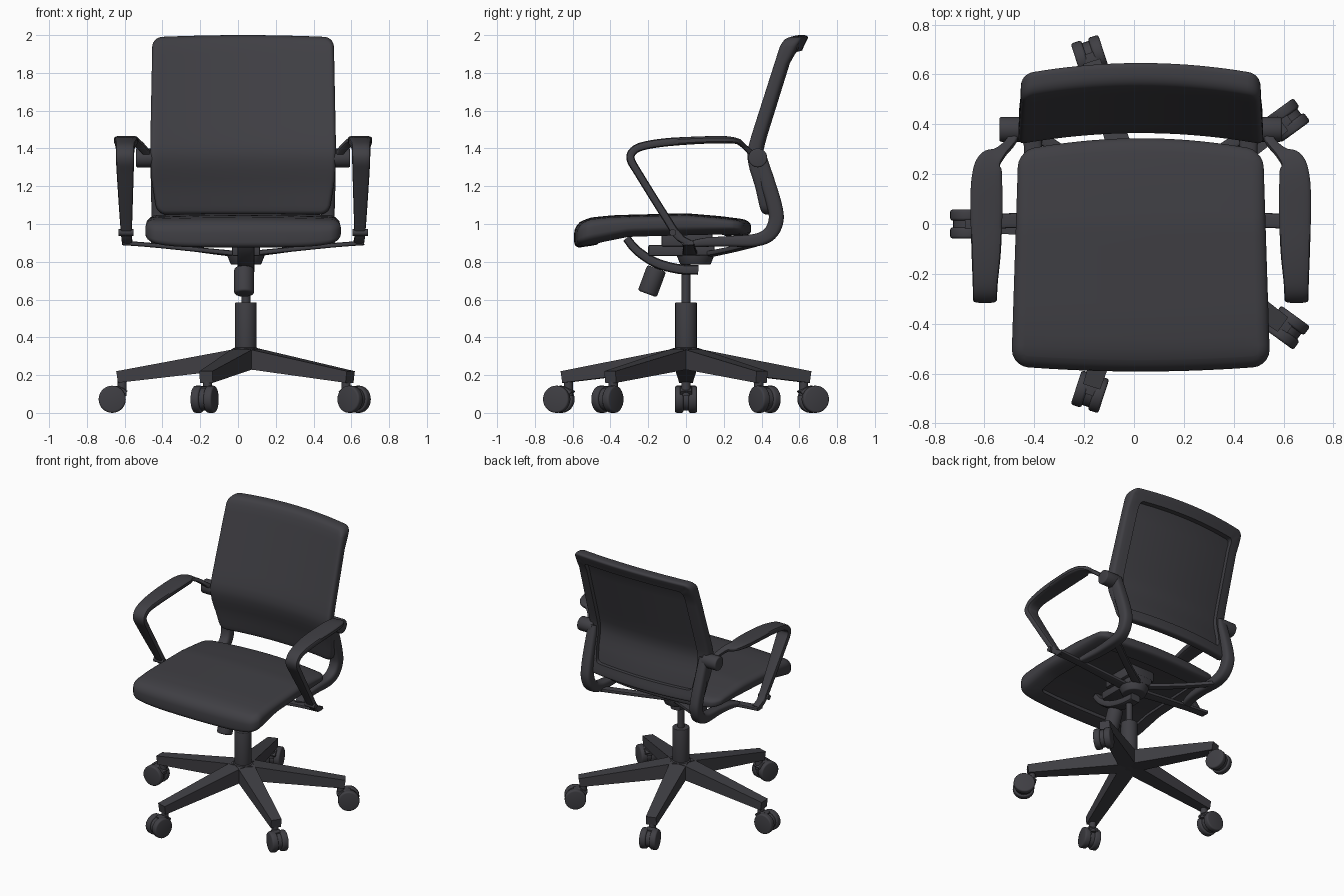
import bpy, bmesh, math
from mathutils import Vector, Matrix

if "Cube" in bpy.data.objects:
    bpy.data.objects.remove(bpy.data.objects["Cube"])

CX = 0.027      # middle of seat, back and arms
BX = 0.042      # middle of column and base
dark = bpy.data.materials.new("charcoal")
dark.diffuse_color = (0.05, 0.049, 0.057, 1)
dark.use_nodes = True
dark.node_tree.nodes["Principled BSDF"].inputs["Base Color"].default_value = dark.diffuse_color


def finish(name, bm, angle=35):
    bmesh.ops.recalc_face_normals(bm, faces=bm.faces[:])
    me = bpy.data.meshes.new(name)
    bm.to_mesh(me)
    bm.free()
    me.materials.append(dark)
    ob = bpy.data.objects.new(name, me)
    bpy.context.collection.objects.link(ob)
    bpy.ops.object.select_all(action='DESELECT')
    ob.select_set(True)
    bpy.context.view_layer.objects.active = ob
    bpy.ops.object.shade_smooth_by_angle(angle=math.radians(angle))
    return ob


def lerp(table, x):
    if x <= table[0][0]:
        return table[0][1]
    for (a, p), (b, q) in zip(table, table[1:]):
        if x <= b:
            return p + (q - p) * (x - a) / (b - a)
    return table[-1][1]


def bevel(bm, edges, r, seg):
    bmesh.ops.bevel(bm, geom=edges, offset=r, offset_type='OFFSET',
                    segments=seg, profile=0.5, affect='EDGES')


def slab(name, w, l, t, corner, rims, margin, sink, mapping):
    """Rounded pad with a sunk panel on its underside, bent by mapping."""
    bm = bmesh.new()
    bmesh.ops.create_cube(bm, size=1, matrix=Matrix.Diagonal((w, l, t, 1)))
    bevel(bm, [e for e in bm.edges if abs(e.verts[0].co.z - e.verts[1].co.z) > t / 2], corner, 5)
    for side, r in zip((1, -1), rims):
        rim = [e for e in bm.edges
               if all(v.co.z * side > t / 2 - 1e-4 for v in e.verts)]
        bevel(bm, rim, r, 4)
    face = max((f for f in bm.faces if f.calc_center_median().z < -t / 2 + 1e-4),
               key=lambda f: f.calc_area())
    for dz in (0, sink):
        face = bmesh.ops.extrude_discrete_faces(bm, faces=[face])['faces'][0]
        for v in face.verts:
            if dz == 0:
                v.co.x *= 1 - 2 * margin / w
                v.co.y *= 1 - 2 * margin / l
            v.co.z += dz
    for axis, size in ((0, w), (1, l)):
        no = Vector((axis == 0, axis == 1, 0))
        for i in range(1, 20):
            bmesh.ops.bisect_plane(bm, geom=bm.verts[:] + bm.edges[:] + bm.faces[:],
                                   plane_co=no * size * (i / 20 - 0.5), plane_no=no)
    for v in bm.verts:
        v.co = mapping(*v.co)
    return finish(name, bm, 40)


def sweep(name, pts, ref=(1, 0, 0), n=16, power=0.45, steps=6):
    """Sweep a rounded box along (x, y, z, half width, half thickness) points."""
    rows = []
    for i in range(len(pts) - 1):
        p = [pts[max(i - 1, 0)], pts[i], pts[i + 1], pts[min(i + 2, len(pts) - 1)]]
        for k in range(steps):
            u = k / steps
            rows.append([0.5 * (2 * b + (c - a) * u + (2 * a - 5 * b + 4 * c - d) * u * u
                                + (3 * b - a - 3 * c + d) * u ** 3)
                         for a, b, c, d in zip(*p)])
    rows.append(list(pts[-1]))
    bm = bmesh.new()
    rings = []
    for i, row in enumerate(rows):
        tan = (Vector(rows[min(i + 1, len(rows) - 1)][:3]) - Vector(rows[max(i - 1, 0)][:3])).normalized()
        side = Vector(ref)
        side = (side - tan * side.dot(tan)).normalized()
        up = side.cross(tan)
        ring = []
        for k in range(n):
            a = 2 * math.pi * (k + 0.5) / n
            c, s = math.cos(a), math.sin(a)
            ring.append(bm.verts.new(Vector(row[:3])
                                     + side * math.copysign(abs(c) ** power, c) * row[3]
                                     + up * math.copysign(abs(s) ** power, s) * row[4]))
        rings.append(ring)
    for a, b in zip(rings, rings[1:]):
        for k in range(n):
            bm.faces.new((a[k], a[(k + 1) % n], b[(k + 1) % n], b[k]))
    bm.faces.new(rings[0])
    bm.faces.new(rings[-1])
    return finish(name, bm)


def cyl(name, p, q, r, r2=None, soft=0.0, n=28):
    p, q = Vector(p), Vector(q)
    d = q - p
    m = Matrix.Translation((p + q) / 2) @ d.to_track_quat('Z', 'Y').to_matrix().to_4x4()
    bm = bmesh.new()
    bmesh.ops.create_cone(bm, cap_ends=True, segments=n, radius1=r,
                          radius2=r if r2 is None else r2, depth=d.length)
    if soft:
        bevel(bm, [e for e in bm.edges if abs(e.verts[0].co.z - e.verts[1].co.z) < 1e-5], soft, 3)
    bm.transform(m)
    return finish(name, bm)


def box(name, x, y, z, r=0.01):
    bm = bmesh.new()
    bmesh.ops.create_cube(bm, size=1, matrix=Matrix.Translation((sum(x) / 2, sum(y) / 2, sum(z) / 2))
                          @ Matrix.Diagonal((x[1] - x[0], y[1] - y[0], z[1] - z[0], 1)))
    bevel(bm, bm.edges[:], r, 2)
    return finish(name, bm)


# Seat cushion with a drooping front lip
seat_top = [(-.60, 1.0), (-.5, 1.035), (-.38, 1.047), (0, 1.057), (.18, 1.042), (.35, 1.02)]
seat_low = [(-.60, .87), (-.5, .885), (-.3, .925), (.1, .935), (.35, .94)]


def seat_map(x, y, z):
    u = x / .517
    yy = y - .138 + (.05 * (1 - u * u) if y > 0 else -.022 * (1 - u * u)) * abs(y) / .432
    low = lerp(seat_low, yy) + .035 * abs(u) ** 6
    top = lerp(seat_top, yy) - .012 * u * u
    k = z / .12 + .5
    return Vector((CX + x * lerp([(-.5, 1), (.3, .95)], yy), yy, low + (top - low) * k))


slab("seat", 1.034, .864, .12, .065, (.045, .03), .09, .02, seat_map)

# Backrest, curved across and leaning back, with a recessed rear panel
back_front = [(1.05, .395), (1.2, .362), (1.3, .33), (1.37, .317), (1.45, .335), (1.95, .493), (2, .52)]
back_half = [(1.05, .455), (1.25, .487), (1.4, .492), (2, .48)]


def back_map(x, y, z):
    h, u = 1.525 + y, x / .485
    depth = (.03 - z) * lerp([(1.2, 1.1), (1.4, 1.25), (1.86, 1.2), (1.93, 1.5)], h)
    return Vector((CX + u * lerp(back_half, h), lerp(back_front, h) + .045 * (1 - u * u) + depth,
                   h - .012 * u * u * (h - 1.05)))


slab("backrest", .97, .95, .06, .05, (.022, .02), .065, .025, back_map)

for s, side in ((-1, "left"), (1, "right")):
    def at(pts):
        return [(CX + s * p[0],) + p[1:] for p in pts]

    # Back support curling under the seat, and its thin brace to the mechanism
    sweep(side + "_back_support", at([
        (.455, .385, 1.37, .035, .036), (.452, .432, 1.22, .037, .04), (.448, .468, 1.1, .038, .04),
        (.445, .477, 1.02, .038, .04), (.44, .445, .95, .038, .038), (.435, .37, .915, .038, .034),
        (.43, .22, .908, .036, .028), (.44, .1, .903, .034, .024), (.46, .02, .892, .03, .016)]),
        power=.55)
    sweep(side + "_back_brace", at([(.42, .36, .895, .025, .014), (.24, .24, .865, .025, .014),
                                    (.05, .12, .84, .03, .014)]), ref=(0, 1, 0))
    # Looped armrest, one strap from the pivot to the foot
    sweep(side + "_armrest", at([
        (.50, .37, 1.355, .02, .018), (.525, .325, 1.395, .02, .014), (.565, .285, 1.43, .026, .014),
        (.605, .25, 1.443, .05, .016), (.617, .19, 1.446, .061, .02), (.619, .08, 1.444, .065, .02),
        (.62, -.1, 1.433, .06, .022),
        (.624, -.23, 1.412, .051, .022), (.625, -.283, 1.382, .049, .022),
        (.625, -.292, 1.34, .048, .022), (.624, -.25, 1.265, .045, .021),
        (.62, -.11, 1.04, .034, .021), (.617, -.04, .935, .028, .021), (.612, .02, .9, .028, .016)]))
    # Pivot, foot bolt and the bar joining the foot to the mechanism
    cyl(side + "_arm_pivot", at([(.45, .38, 1.35)])[0], at([(.567, .38, 1.35)])[0], .05, soft=.008)
    cyl(side + "_foot_bolt", at([(.58, -.07, .955)])[0], at([(.66, -.07, .955)])[0], .018, n=16)
    sweep(side + "_arm_bar", at([(.64, .01, .9, .033, .012), (.45, .015, .885, .03, .012),
                                 (.05, .02, .845, .04, .014)]), ref=(0, 1, 0))

# Tilt mechanism under the seat
box("seat_mount", (BX - .1, BX + .1), (-.13, .14), (.88, .955))
box("tilt_housing", (BX - .075, BX + .075), (-.2, .15), (.83, .89))
cyl("housing_neck", (BX, .05, .785), (BX, .05, .835), .08, .1, soft=.006)
sweep("tilt_arm", [(BX, -.315, .925, .045, .022), (BX, -.26, .86, .045, .024),
                   (BX, -.16, .795, .045, .026), (BX, -.04, .762, .045, .026),
                   (BX, .065, .757, .04, .026)])
cyl("tension_knob", (BX - .01, -.155, .765), (BX - .01, -.205, .63), .053, soft=.012)

# Gas column
cyl("piston", (BX, 0, .56), (BX, 0, .8), .023)
cyl("column", (BX, 0, .3), (BX, 0, .585), .057, soft=.004)
cyl("base_hub", (BX, 0, .235), (BX, 0, .345), .07, .065, soft=.006)

# Five legs with twin wheel casters
for i in range(5):
    a = math.radians(36 + 72 * i)
    r = Vector((math.cos(a), math.sin(a), 0))
    t = Vector((-r.y, r.x, 0))

    def on(rad, tan, z):
        return tuple(Vector((BX, 0, z)) + r * rad + t * tan)

    sweep(f"leg_{i}", [on(.02, 0, .29) + (.06, .054), on(.682, 0, .19) + (.036, .031)],
          ref=t, n=4, power=0, steps=1)
    cyl(f"caster_stem_{i}", on(.655, 0, .09), on(.655, 0, .168), .024, n=16)
    cyl(f"caster_core_{i}", on(.708, -.03, .073), on(.708, .03, .073), .06, n=24)
    sweep(f"caster_hood_{i}", [on(.64, 0, .1) + (.032, .022), on(.675, 0, .128) + (.032, .014),
                               on(.72, 0, .13) + (.025, .01)], ref=t, steps=3)
    for k in (-1, 1):
        cyl(f"caster_wheel_{i}_{k}", on(.708, k * .014, .072), on(.708, k * .058, .072), .072, soft=.01)
